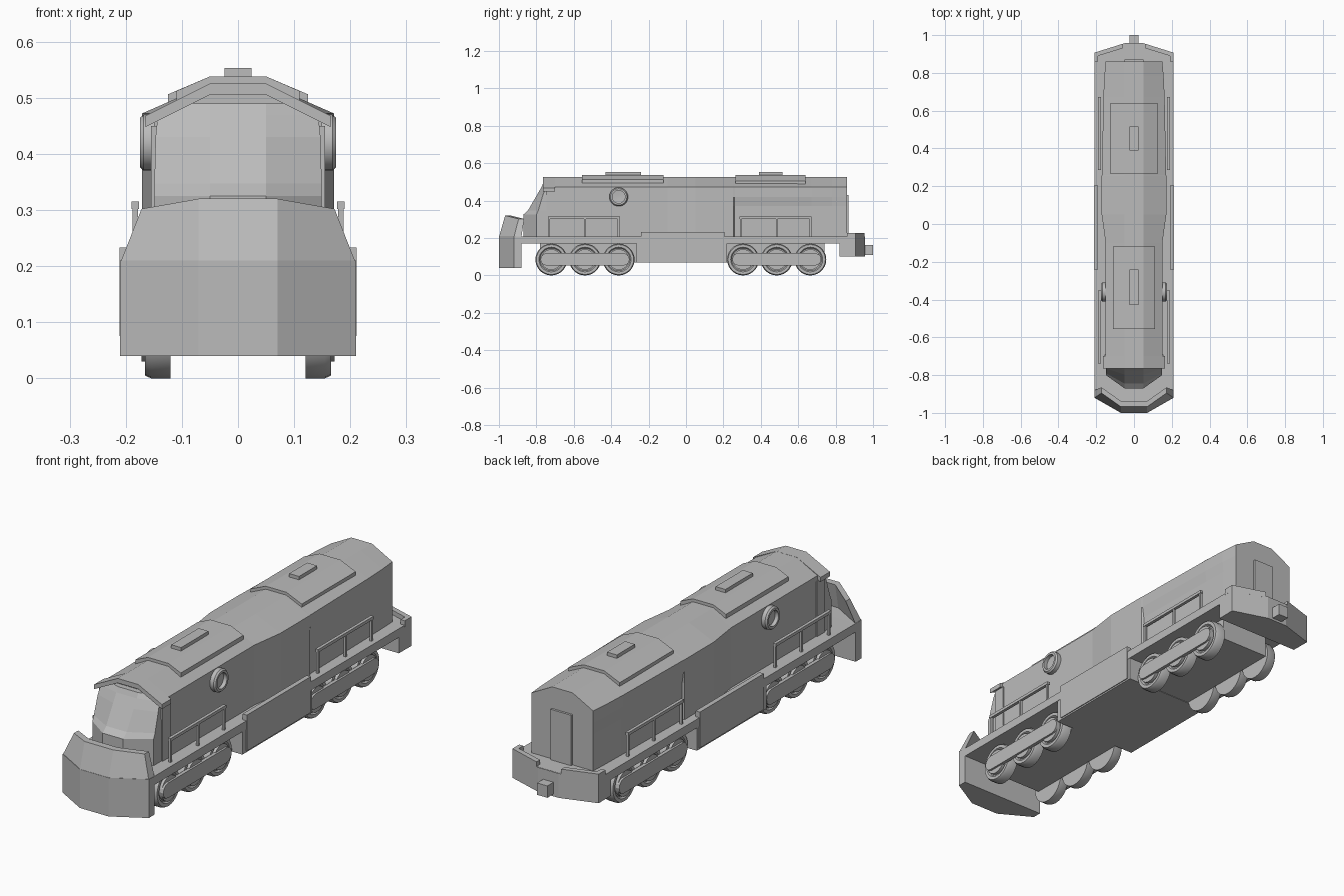
import bpy, bmesh, math
from mathutils import Matrix

if "Cube" in bpy.data.objects:
    bpy.data.objects.remove(bpy.data.objects["Cube"])

grey = bpy.data.materials.new("plain grey")
grey.diffuse_color = (0.5, 0.5, 0.5, 1)
grey.use_nodes = True
grey.node_tree.nodes["Principled BSDF"].inputs["Base Color"].default_value = grey.diffuse_color


def finish(name, bm, smooth=False):
    bmesh.ops.recalc_face_normals(bm, faces=bm.faces)
    me = bpy.data.meshes.new(name)
    bm.to_mesh(me)
    bm.free()
    me.materials.append(grey)
    ob = bpy.data.objects.new(name, me)
    bpy.context.collection.objects.link(ob)
    if smooth:
        bpy.ops.object.select_all(action='DESELECT')
        ob.select_set(True)
        bpy.context.view_layer.objects.active = ob
        bpy.ops.object.shade_smooth_by_angle(angle=math.radians(35))
    return ob


def loft(name, rings):
    """Skin a list of equal-length closed rings and cap both ends."""
    bm = bmesh.new()
    vs = [[bm.verts.new(p) for p in r] for r in rings]
    n = len(rings[0])
    for a, b in zip(vs, vs[1:]):
        for i in range(n):
            j = (i + 1) % n
            bm.faces.new((a[i], a[j], b[j], b[i]))
    bm.faces.new(vs[0])
    bm.faces.new(vs[-1])
    return finish(name, bm)


def prism(name, plan, z0, z1):
    return loft(name, [[(x, y, z) for x, y in plan] for z in (z0, z1)])


def box(name, x0, x1, y0, y1, z0, z1):
    return prism(name, [(x0, y0), (x1, y0), (x1, y1), (x0, y1)], z0, z1)


def mirrored(half):
    """Complete a symmetric outline from its right half."""
    return half + [(-x, y) for x, y in reversed(half)]


def turned(name, x_r, y, z, side, seg=28):
    """Solid of revolution about an x-directed axle, from (x, radius) pairs."""
    rings = [[(side * x, y + r * math.cos(2 * math.pi * k / seg),
               z + r * math.sin(2 * math.pi * k / seg)) for k in range(seg)]
             for x, r in x_r]
    ob = loft(name, rings)
    bpy.ops.object.select_all(action='DESELECT')
    ob.select_set(True)
    bpy.context.view_layer.objects.active = ob
    bpy.ops.object.shade_smooth_by_angle(angle=math.radians(35))
    return ob


# Long hood: faceted roof, waist narrowing toward the cab, louvre ledge at rear
def hood_ring(y, w, dent):
    half = [(w - dent, 0.2), (w - dent, 0.37), (w, 0.42), (w, 0.472), (0.05, 0.525)]
    return [(x, y, z) for x, z in mirrored(half)]


stations = [(-0.74, 0.15, 0), (-0.1, 0.15, 0), (0.05, 0.171, 0), (0.255, 0.171, 0),
            (0.26, 0.17, 0.007), (0.67, 0.162, 0.006), (0.78, 0.157, 0.004), (0.86, 0.15, 0)]
loft("hood", [hood_ring(*s) for s in stations])


# Roof strips: the cab visor and two hatches with vents
def roof_strip(name, y0, y1, half_w, top, edge, thick):
    half = [(0.05, top - thick), (half_w, edge - thick), (half_w, edge), (0.05, top)]
    ring = [(0.05, top), (half_w, edge), (half_w, edge - thick), (0.05, top - thick)]
    ring = [(-x, z) for x, z in reversed(ring[:2])] + ring + \
           [(-x, z) for x, z in reversed(ring[2:])]
    loft(name, [[(x, y, z) for x, z in ring] for y in (y0, y1)])


roof_strip("cab_visor", -0.765, -0.7, 0.165, 0.5255, 0.468, 0.02)
roof_strip("front_hatch", -0.555, -0.12, 0.11, 0.538, 0.512, 0.025)
roof_strip("rear_hatch", 0.265, 0.64, 0.125, 0.538, 0.506, 0.025)
box("front_vent", -0.024, 0.024, -0.43, -0.24, 0.52, 0.553)
box("rear_vent", -0.024, 0.024, 0.39, 0.515, 0.52, 0.553)


# Cab: short nose with ledge, raked faceted windscreen
def cab_ring(z, w, corner, front):
    return [(x, y, z) for x, y in mirrored([(w, -0.68), (w, corner), (0.05, front)])]


loft("cab", [cab_ring(0.2, 0.149, -0.80, -0.87), cab_ring(0.325, 0.149, -0.80, -0.87),
             cab_ring(0.347, 0.149, -0.79, -0.845), cab_ring(0.43, 0.147, -0.765, -0.797),
             cab_ring(0.468, 0.143, -0.75, -0.775), cab_ring(0.49, 0.105, -0.745, -0.765)])

# Front shield: bent plate with a raked, clipped top
loft("front_shield", [
    [(x, y, z) for x, y, z in r] for r in [
        [(s * a, b, c) for s, pts in ((1, h), (-1, h[::-1])) for a, b, c in pts]
        for h in [
            [(0.21, -0.88, 0.04), (0.21, -0.92, 0.04), (0.07, -1.0, 0.04)],
            [(0.21, -0.88, 0.208), (0.21, -0.92, 0.21), (0.07, -1.0, 0.21)],
        ]]])


def shield_ring(w, z_side, z_mid, y_side, y_mid, t):
    half = [(0.07, y_mid + t, z_mid), (w, y_side + t, z_side),
            (w, y_side, z_side), (0.07, y_mid, z_mid)]
    left = [(-x, y, z) for x, y, z in half]
    return [left[1], left[0], half[0], half[1], half[2], half[3], left[3], left[2]]


loft("shield_top", [shield_ring(0.21, 0.205, 0.205, -0.92, -1.0, 0.04),
                    shield_ring(0.172, 0.302, 0.32, -0.895, -0.967, 0.03)])

# Running deck, rear skirt, side sills and underframe
prism("deck", mirrored([(0.05, -0.96), (0.209, -0.91), (0.209, 0.905), (0.05, 0.955)]),
      0.17, 0.208)
prism("rear_skirt", mirrored([(0.209, 0.82), (0.21, 0.907), (0.05, 0.957)]), 0.10, 0.207)
box("belly", -0.207, 0.207, -0.265, 0.22, 0.068, 0.19)
box("underframe", -0.118, 0.118, -0.78, 0.74, 0.07, 0.18)
box("rear_door", -0.05, 0.05, 0.855, 0.87, 0.207, 0.43)
box("coupler", -0.025, 0.025, 0.94, 1.0, 0.11, 0.162)

rear_wheels, front_wheels = (0.305, 0.485, 0.665), (-0.72, -0.54, -0.36)
wheel = [(0.12, 0.085), (0.155, 0.085), (0.166, 0.08), (0.166, 0.066),
         (0.158, 0.06), (0.158, 0.055), (0.172, 0.055), (0.172, 0.02)]
ring = [(0.14, 0.05), (0.168, 0.05), (0.175, 0.044), (0.175, 0.034),
        (0.158, 0.034), (0.156, 0.01)]

for side in (1, -1):
    tag = "right" if side > 0 else "left"

    def side_box(name, xa, xb, *yz):
        box(f"{name}_{tag}", *sorted((side * xa, side * xb)), *yz)

    side_box("sill", 0.19, 0.211, -0.24, 0.205, 0.075, 0.233)
    prism(f"rear_parapet_{tag}", [(side * x, y) for x, y in
          [(0.21, 0.907), (0.06, 0.954), (0.06, 0.93), (0.19, 0.89), (0.19, 0.86),
           (0.21, 0.86)]], 0.2, 0.228)
    side_box("cab_door", 0.14, 0.155, -0.745, -0.69, 0.208, 0.45)
    turned(f"porthole_{tag}", ring, -0.36, 0.42, side)

    for end, ys in (("front", front_wheels), ("rear", rear_wheels)):
        # Bogie: three wheels joined by a round-ended side bar
        for i, y in enumerate(ys):
            turned(f"{end}_wheel_{i}_{tag}", wheel, y, 0.085, side)
        outline = []
        for y, start in ((ys[2], -90), (ys[0], 90)):
            shift = 0.025 if y == ys[2] else -0.025
            for k in range(7):
                a = math.radians(start + 30 * k)
                outline.append((y + shift + 0.033 * math.cos(a), 0.086 + 0.033 * math.sin(a)))
        loft(f"{end}_bogie_bar_{tag}",
             [[(side * x, y, z) for y, z in outline] for x in (0.165, 0.181)])
        # Handrail: three posts and a top bar
        y0, y1 = ys[0] - 0.012, ys[2]
        for i, y in enumerate((y0, ys[1], y1)):
            side_box(f"{end}_rail_post_{i}", 0.178, 0.188, y - 0.005, y + 0.005, 0.2, 0.31)
        side_box(f"{end}_rail_bar", 0.176, 0.19, y0 - 0.007, y1 + 0.007, 0.302, 0.315)
